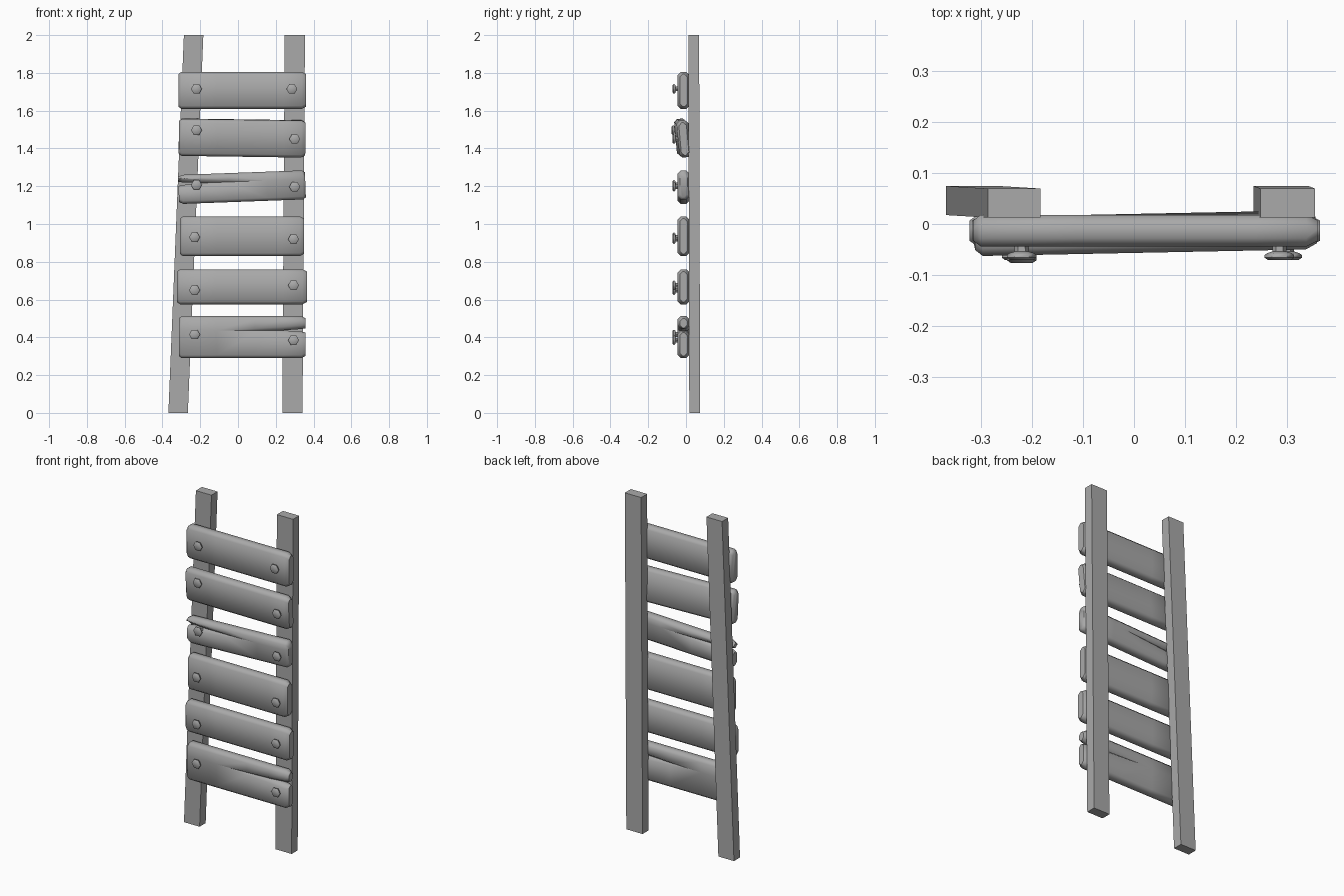
import bpy, bmesh, math
from mathutils import Matrix, Vector

cube = bpy.data.objects.get("Cube")
if cube:
    bpy.data.objects.remove(cube, do_unlink=True)

grey = bpy.data.materials.new("plain grey")
grey.use_nodes = True
grey.diffuse_color = (0.4, 0.4, 0.4, 1)
grey.node_tree.nodes["Principled BSDF"].inputs["Base Color"].default_value = (0.4, 0.4, 0.4, 1)

HALF = 0.031      # half thickness of a plank
ROUND = 0.016     # edge rounding of a plank


def finish(name, bm, smooth=None):
    bmesh.ops.recalc_face_normals(bm, faces=bm.faces)
    mesh = bpy.data.meshes.new(name)
    bm.to_mesh(mesh)
    bm.free()
    mesh.materials.append(grey)
    obj = bpy.data.objects.new(name, mesh)
    bpy.context.collection.objects.link(obj)
    if smooth:
        bpy.ops.object.select_all(action="DESELECT")
        obj.select_set(True)
        bpy.context.view_layer.objects.active = obj
        bpy.ops.object.shade_smooth_by_angle(angle=math.radians(smooth))
    return obj


def rail(name, bottom_x, top_x, width, bottom_y, top_y, depth=0.057):
    bm = bmesh.new()
    bmesh.ops.create_cube(bm, size=1)
    for v in bm.verts:
        top = v.co.z > 0
        v.co.x = (top_x if top else bottom_x) + v.co.x * width
        v.co.y = (top_y if top else bottom_y) + v.co.y * depth
        v.co.z = 2 if top else 0
    finish(name, bm)


def section(lo, hi, c_lo, c_hi, t):
    """Chamfered cross-section of a board, as (y, z) points."""
    return [(-t, lo + c_lo), (-t, hi - c_hi), (c_hi - t, hi), (t - c_hi, hi),
            (t, hi - c_hi), (t, lo + c_lo), (t - c_lo, lo), (c_lo - t, lo)]


def loft(bm, rings, open_side=None, joined=()):
    rows = [[bm.verts.new(p) for p in ring] for ring in rings]
    for i, (a, b) in enumerate(zip(rows, rows[1:])):
        for k in range(8):
            if k == open_side and joined[i] and joined[i + 1]:
                continue
            n = (k + 1) % 8
            bm.faces.new((a[k], a[n], b[n], b[k]))
    bm.faces.new(rows[0])
    bm.faces.new(rows[-1])


def plank(name, x0, x1, z0, z1, y=-0.013, rot=(0, 0, 0), split=None, split_dir=1):
    """Board with rounded edges; split is the height of a crack at one end."""
    bm = bmesh.new()
    length, h = x1 - x0, (z1 - z0) / 2
    mid = (z0 + z1) / 2
    # distance along board, end inset, crack groove depth, crack gap
    stations = [(0, 0.011, 0, 0), (0.022, 0, 0, 0), (0.3, 0, 0, 0), (0.6, 0, 0.009, 0),
                (0.82, 0, 0.018, 0), (0.967, 0, 0.02, 0.007), (1, 0.011, 0.016, 0.007)]
    lobes = [(-h, h, None)] if split is None else [(-h, split - mid, 2), (split - mid, h, 6)]
    for lo, hi, side in lobes:
        rings = []
        for f, inset, groove, gap in stations:
            x = split_dir * (f - 0.5) * length
            cracked = inset if gap else 0
            a, b, c_lo, c_hi = lo + inset, hi - inset, ROUND, ROUND
            if side == 2:
                b, c_hi = hi - gap - cracked * 0.4, groove
            elif side == 6:
                a, c_lo = lo + gap + cracked * 0.4, groove
            rings.append([(x, p, q) for p, q in section(a, b, c_lo, c_hi, HALF - inset)])
        loft(bm, rings, side, [s[3] == 0 for s in stations])
    bmesh.ops.remove_doubles(bm, verts=bm.verts, dist=0.0002)
    obj = finish(name, bm, 50)
    obj.location = ((x0 + x1) / 2, y, mid)
    obj.rotation_euler = rot


def bolt(name, x, z, y=-0.057):
    """Six-sided head with a softened rim on a short shank."""
    bm = bmesh.new()
    turn = Matrix.Rotation(math.pi / 2, 4, "X")
    rows = []
    for r, d in ((0.013, -0.035), (0.014, -0.003), (0.024, 0), (0.029, 0.004),
                 (0.029, 0.009), (0.022, 0.014)):
        rows.append([bm.verts.new(turn @ Vector((r * math.cos(k * math.pi / 3),
                                                 r * math.sin(k * math.pi / 3), d)))
                     for k in range(6)])
    for a, b in zip(rows, rows[1:]):
        for k in range(6):
            n = (k + 1) % 6
            bm.faces.new((a[k], a[n], b[n], b[k]))
    bm.faces.new(rows[0])
    bm.faces.new(rows[-1])
    finish(name, bm, 50).location = (x, y, z)


# Uprights
rail("right_rail", -0.317, -0.235, 0.103, 0.046, 0.041)
rail("left_rail", 0.288, 0.301, 0.107, 0.046, 0.041)

# Planks, from top to bottom
plank("plank_1", -0.315, 0.36, 1.61, 1.805)
plank("plank_2", -0.313, 0.357, 1.357, 1.553, -0.018, (0.09, 0.014, 0.02))
plank("plank_3", -0.315, 0.357, 1.118, 1.272, -0.013, (0, -0.037, 0), 1.225, -1)
plank("plank_4", -0.307, 0.35, 0.83, 1.04)
plank("plank_5", -0.322, 0.364, 0.575, 0.76)
plank("plank_6", -0.313, 0.358, 0.29, 0.512, split=0.437)

# Bolts: heights at the right and left end of each plank
for i, (xr, zr, xl, zl) in enumerate([
        (-0.22, 1.715, 0.285, 1.715), (-0.22, 1.497, 0.3, 1.45), (-0.22, 1.207, 0.3, 1.197),
        (-0.23, 0.93, 0.294, 0.92), (-0.23, 0.65, 0.294, 0.675), (-0.23, 0.415, 0.294, 0.385)]):
    bolt(f"bolt_right_{i + 1}", xr, zr, -0.062 if i == 1 else -0.057)
    bolt(f"bolt_left_{i + 1}", xl, zl)
